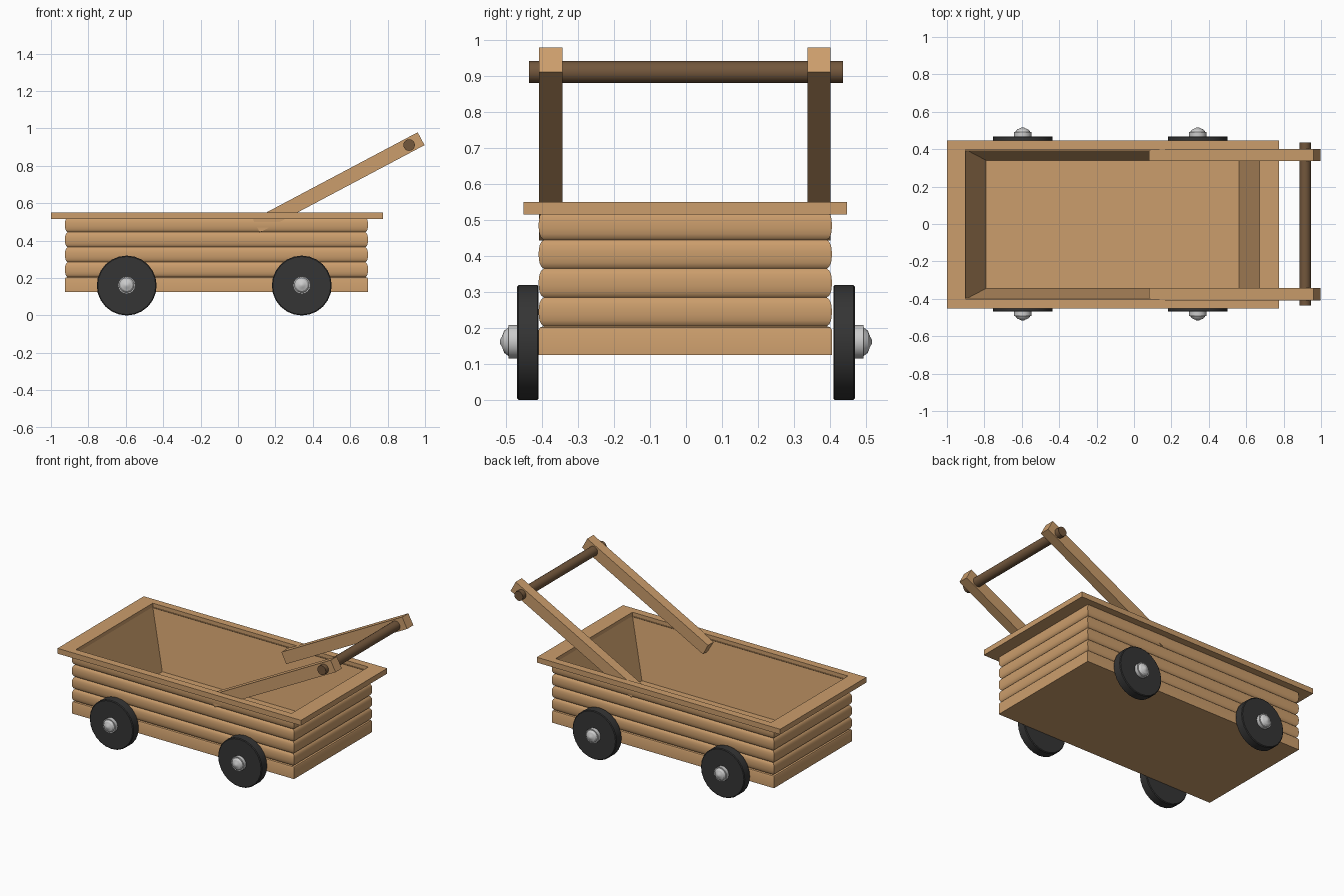
import bpy, bmesh, math
from mathutils import Matrix, Vector

if "Cube" in bpy.data.objects:
    bpy.data.objects.remove(bpy.data.objects["Cube"])


def material(name, rgb):
    m = bpy.data.materials.new(name)
    m.diffuse_color = (*rgb, 1)
    m.use_nodes = True
    m.node_tree.nodes["Principled BSDF"].inputs["Base Color"].default_value = m.diffuse_color
    return m


WOOD = material("wood", (0.60, 0.34, 0.15))
DARK_WOOD = material("dark_wood", (0.17, 0.095, 0.045))
RUBBER = material("rubber", (0.035, 0.035, 0.035))


def finish(name, bm, mat=None, smooth=None):
    bmesh.ops.recalc_face_normals(bm, faces=bm.faces)
    me = bpy.data.meshes.new(name)
    bm.to_mesh(me)
    bm.free()
    ob = bpy.data.objects.new(name, me)
    bpy.context.collection.objects.link(ob)
    if mat:
        me.materials.append(mat)
    if smooth:
        bpy.ops.object.select_all(action='DESELECT')
        bpy.context.view_layer.objects.active = ob
        ob.select_set(True)
        bpy.ops.object.shade_smooth_by_angle(angle=math.radians(smooth))
    return ob


def loft(bm, rings, closed=False):
    """Skin a list of point rings; cap the ends unless closed."""
    vs = [[bm.verts.new(p) for p in r] for r in rings]
    n = len(vs[0])
    pairs = list(zip(vs, vs[1:])) + ([(vs[-1], vs[0])] if closed else [])
    for a, b in pairs:
        for i in range(n):
            j = (i + 1) % n
            bm.faces.new((a[i], a[j], b[j], b[i]))
    if not closed:
        bm.faces.new(vs[0])
        bm.faces.new(vs[-1])


def rect(x0, x1, hy, z, cy=-0.002):
    return [(x0, cy - hy, z), (x1, cy - hy, z), (x1, cy + hy, z), (x0, cy + hy, z)]


def lathe(name, profile, x, z, side, sides, mat, smooth):
    """Turn (radius, y) points about a y axis through x, z."""
    bm = bmesh.new()
    loft(bm, [[(x + r * math.cos(2 * math.pi * i / sides), side * y,
                z + r * math.sin(2 * math.pi * i / sides)) for i in range(sides)]
              for r, y in profile])
    return finish(name, bm, mat, smooth)


# Tub: stacked rounded planks outside, sloping walls inside
def outer(inset, z):
    return rect(-0.925 + inset, 0.695 - inset, 0.407 - inset, z)


rings = [outer(0, 0.125), outer(0, 0.195), outer(0.004, 0.202)]
bulge = [(0, 0.014), (0.07, 0.007), (0.2, 0.002), (0.4, 0),
         (0.6, 0), (0.8, 0.002), (0.93, 0.007)]
for k in range(4):
    rings += [outer(d, 0.205 + 0.08 * (k + t)) for t, d in bulge]
rings += [outer(0.014, 0.525), rect(-0.9, 0.672, 0.4, 0.525),
          rect(-0.79, 0.562, 0.342, 0.15)]
bm = bmesh.new()
loft(bm, rings)
finish("plank_tub", bm, WOOD, 35)

# Flat rim around the top
bm = bmesh.new()
loft(bm, [rect(-1, 0.775, 0.449, 0.515), rect(-1, 0.775, 0.449, 0.55),
          rect(-0.9, 0.672, 0.4, 0.55), rect(-0.9, 0.672, 0.4, 0.515)], closed=True)
finish("rim", bm, WOOD)

# Handle arms
a, b = Vector((0.098, 0, 0.478)), Vector((0.979, 0, 0.945))
d = b - a
for side, name in ((-1, "front"), (1, "back")):
    bm = bmesh.new()
    tilt = Matrix.Rotation(-math.atan2(d.z, d.x), 4, 'Y')
    place = Matrix.Translation((a + b) / 2 + Vector((0, side * 0.3725 - 0.003, 0)))
    bmesh.ops.create_cube(bm, size=1, matrix=place @ tilt @ Matrix.Diagonal((d.length, 0.065, 0.078, 1)))
    finish(name + "_handle_arm", bm, WOOD)

# Grip bar
lathe("grip_bar", [(0.031, -0.436), (0.031, 0.436)], 0.915, 0.911, 1, 16, DARK_WOOD, 35)

# Wheels and hub caps
tyre = [(0.155, 0.409), (0.16, 0.413), (0.16, 0.465), (0.155, 0.469)]
hub = [(0.047, 0.46), (0.047, 0.493), (0.04, 0.493), (0.031, 0.505), (0.015, 0.511), (0.006, 0.516)]
for x, end in ((-0.595, "rear"), (0.341, "lead")):
    for side, name in ((-1, "front"), (1, "back")):
        lathe(f"{end}_{name}_wheel", tyre, x, 0.16, side, 24, RUBBER, 30)
        lathe(f"{end}_{name}_hub", hub, x, 0.162, side, 16, None, 30)
